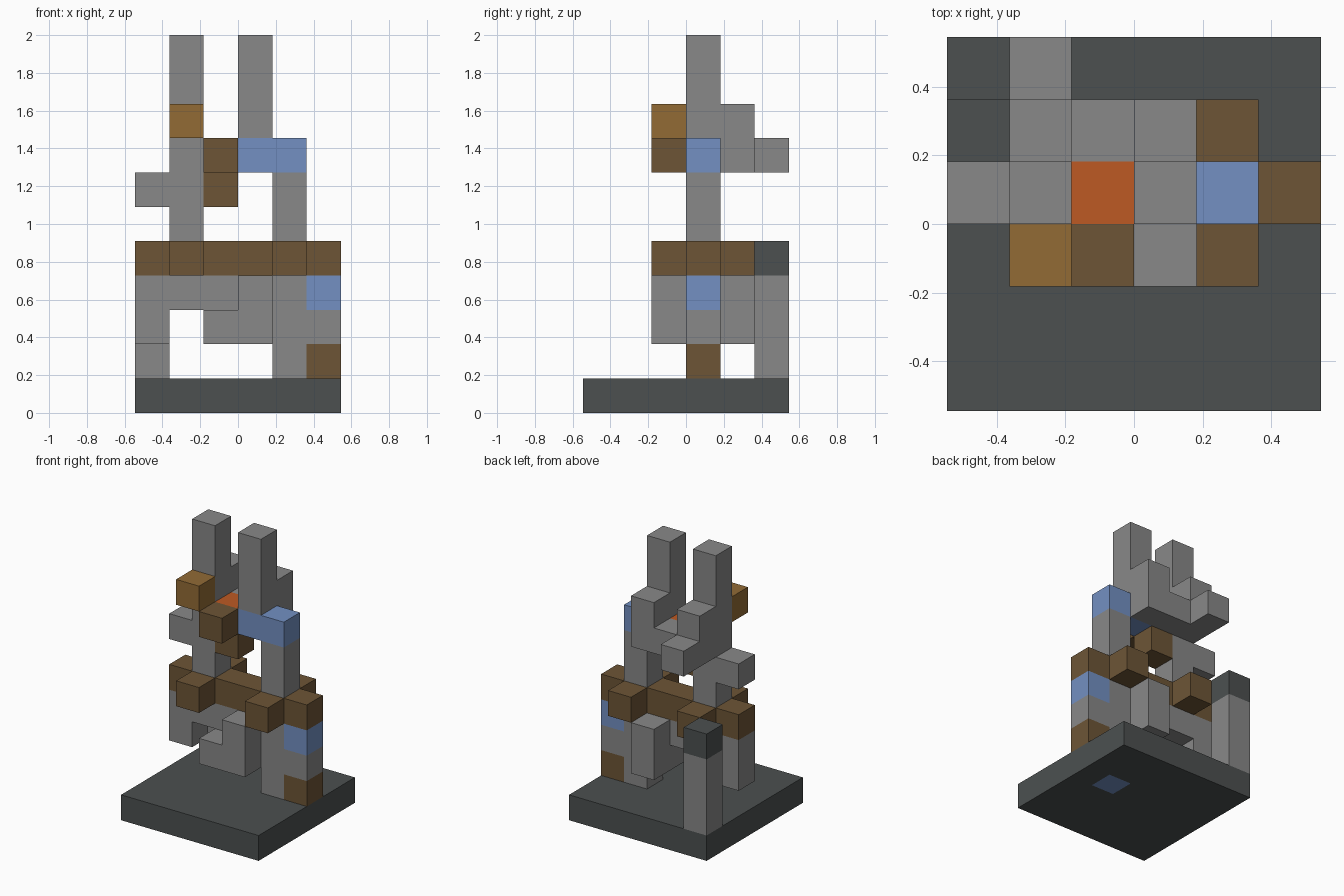
import bpy
import bmesh
import math
from mathutils import Vector

if "Cube" in bpy.data.objects:
    bpy.data.objects.remove(bpy.data.objects["Cube"], do_unlink=True)

SIDE, TOP = 6, 11          # blocks along the ground slab, blocks in height
CELL = 2 / TOP             # edge of one block
MIDDLE = SIDE // 2         # row that carries most of the structure
FRONT, BACK, REAR = MIDDLE - 1, MIDDLE + 1, SIDE - 1
BEAM = 4                   # level of the wooden beam
LINTEL = 7                 # level of the upper ledge

owner = {}                 # block position -> part name
colour_of = {}             # part name -> material


def material(name, red, green, blue):
    colour = [((c / 255 + 0.055) / 1.055) ** 2.4 for c in (red, green, blue)]
    mat = bpy.data.materials.new(name)
    mat.use_nodes = True
    mat.diffuse_color = (*colour, 1)
    shader = mat.node_tree.nodes["Principled BSDF"]
    shader.inputs["Base Color"].default_value = (*colour, 1)
    shader.inputs["Roughness"].default_value = 0.9
    return mat


def block(part, mat, x, level, y=MIDDLE, wide=1, deep=1, tall=1):
    """Fill a box of blocks for a part; a later part replaces an earlier one."""
    colour_of[part] = mat
    for i in range(wide):
        for j in range(deep):
            for k in range(tall):
                owner[x + i, y + j, level + k] = part


def add_side(bm, cell, normal):
    """Add the outward square on one side of a block."""
    across = Vector((normal.y, normal.z, normal.x))
    up = normal.cross(across)
    centre = Vector(cell) + (Vector((1, 1, 1)) + normal) / 2
    centre -= Vector((SIDE, SIDE, 0)) / 2
    turns = (across + up, up - across, -across - up, across - up)
    bm.faces.new([bm.verts.new((centre + t / 2) * CELL) for t in turns])


def build(part):
    """Make one object from the exposed sides of the part's blocks."""
    bm = bmesh.new()
    for cell in [c for c, name in owner.items() if name == part]:
        for axis in range(3):
            for sign in (-1, 1):
                normal = Vector()
                normal[axis] = sign
                beside = tuple(int(v) for v in Vector(cell) + normal)
                if beside not in owner:
                    add_side(bm, cell, normal)
    bmesh.ops.remove_doubles(bm, verts=bm.verts[:], dist=0.001)
    bmesh.ops.dissolve_limit(bm, angle_limit=math.radians(1),
                             verts=bm.verts[:], edges=bm.edges[:])
    mesh = bpy.data.meshes.new(part)
    bm.to_mesh(mesh)
    bm.free()
    mesh.materials.append(colour_of[part])
    bpy.context.collection.objects.link(bpy.data.objects.new(part, mesh))


stone = material("stone grey", 136, 136, 136)
slate = material("dark slate", 76, 80, 80)
wood = material("dark brown", 109, 85, 54)
gold = material("golden brown", 146, 107, 53)
blue = material("soft blue", 115, 144, 194)
orange = material("burnt orange", 190, 90, 35)

# Ground slab with an inlay underneath
block("base", slate, 0, 0, y=0, wide=SIDE, deep=SIDE)
block("base_inlay", blue, BEAM, 0)

# Rear corner post
block("corner_post", stone, 0, 1, y=REAR, tall=BEAM - 1)
block("corner_post_cap", slate, 0, BEAM, y=REAR)

# Double leg with coloured bands on its outer half
block("leg", stone, BEAM, 1, wide=2, tall=BEAM - 1)
block("leg_foot", wood, REAR, 1)
block("leg_band", blue, REAR, BEAM - 1)

# Arm under the beam, its hanging end and the middle pillars
block("lower_arm", stone, 0, BEAM - 1, wide=BEAM)
block("lower_arm", stone, 0, BEAM - 2)
block("middle_pillar", stone, MIDDLE, BEAM - 2, y=FRONT, deep=3, tall=2)
block("middle_pillar_step", stone, FRONT, BEAM - 2, y=FRONT)

# Wooden beam with two crossing bars
block("beam", wood, 0, BEAM, wide=SIDE)
for x in (1, BEAM):
    block("beam", wood, x, BEAM, y=FRONT, deep=3)

# Supports above the beam, joined by the lintel
block("right_tower", stone, 1, BEAM + 1, tall=TOP - BEAM - 1)
block("right_tower_arm", stone, 0, LINTEL - 1)
block("left_support", stone, BEAM, BEAM + 1, tall=2)
block("lintel", blue, MIDDLE, LINTEL, wide=2)
block("left_tower", stone, MIDDLE, LINTEL + 1, tall=TOP - LINTEL - 1)

# Ledge behind the towers with a raised block at each end
block("rear_ledge", stone, 1, LINTEL, y=BACK, wide=3)
for x in (1, MIDDLE):
    block("rear_ledge", stone, x, LINTEL + 1, y=BACK)
block("rear_ledge_tip", stone, 1, LINTEL, y=REAR)

# Coloured blocks between and in front of the towers
block("centre_block", wood, 2, LINTEL - 1)
block("centre_top", orange, 2, LINTEL)
block("front_block", wood, 2, LINTEL, y=FRONT)
block("front_gold_block", gold, 1, LINTEL + 1, y=FRONT)

for part_name in colour_of:
    build(part_name)
